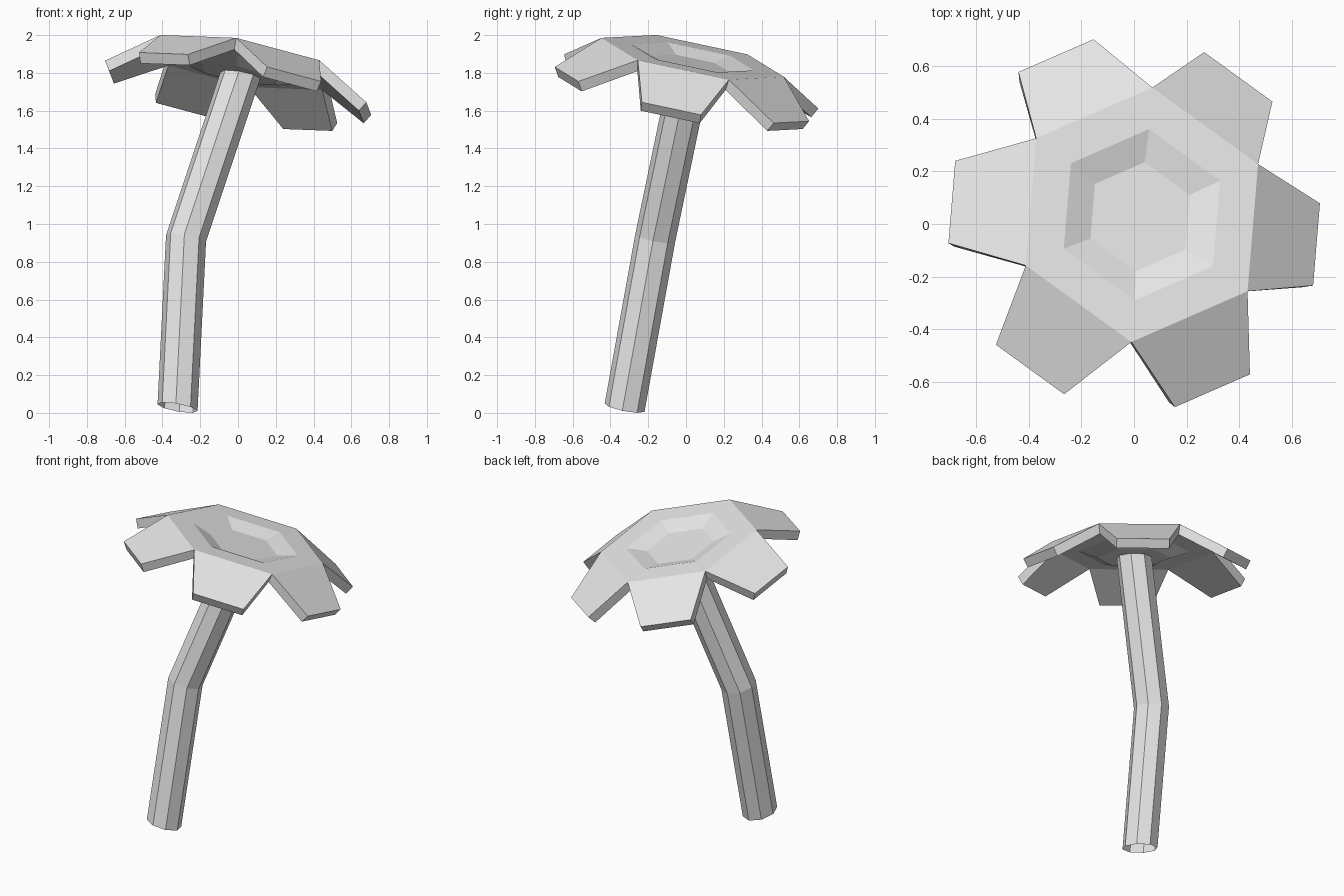
import bpy
import bmesh
from math import cos, sin, pi
from mathutils import Matrix, Vector

cube = bpy.data.objects.get("Cube")
if cube:
    bpy.data.objects.remove(cube)

# One plain grey for everything
grey = bpy.data.materials.new("plain_grey")
grey.use_nodes = True
GREY = (0.8, 0.8, 0.8, 1)
grey.diffuse_color = GREY
grey.node_tree.nodes["Principled BSDF"].inputs["Base Color"].default_value = GREY

# Tilted frame shared by the flower head and the stem rings
normal = Vector((0.182, 0.198, 1)).normalized()
up = Vector((0.08, 0.96, -0.2))
up = (up - normal * up.dot(normal)).normalized()
side = up.cross(normal)
tilt = Matrix((side, up, normal)).transposed()
head_centre = Vector((0.03, 0.035, 1.8825))
frame = Matrix.Translation(head_centre) @ tilt.to_4x4()


def ring(bm, sides, radius, centre=(0, 0, 0)):
    """Regular polygon of vertices, counter-clockwise in the local plane."""
    angles = [pi / 2 + 2 * pi * i / sides for i in range(sides)]
    return [bm.verts.new(Vector(centre) + Vector((cos(a), sin(a), 0)) * radius)
            for a in angles]


def bridge(bm, outer, inner):
    """Quads joining two rings."""
    n = len(outer)
    for i in range(n):
        j = (i + 1) % n
        bm.faces.new((outer[i], outer[j], inner[j], inner[i]))


def make_object(name, bm):
    mesh = bpy.data.meshes.new(name)
    bm.to_mesh(mesh)
    bm.free()
    mesh.materials.append(grey)
    obj = bpy.data.objects.new(name, mesh)
    obj.matrix_world = frame
    bpy.context.collection.objects.link(obj)
    return obj


# Flower head: hexagonal disc with a sunken middle and six drooping petals
bm = bmesh.new()
rim = ring(bm, 6, 0.495)
lip = ring(bm, 6, 0.333)
floor = ring(bm, 6, 0.212, (0, 0, -0.038))
bridge(bm, rim, lip)
bridge(bm, lip, floor)
bm.faces.new(floor)
for i in range(6):
    a, b = rim[i], rim[(i + 1) % 6]
    outward = (a.co + b.co).normalized()
    across = (b.co - a.co).normalized() * 0.16
    tip = outward * 0.705 + Vector((0, 0, -0.167))
    tip_a = bm.verts.new(tip - across)
    tip_b = bm.verts.new(tip + across)
    bm.faces.new((a, tip_a, tip_b, b))
head = make_object("flower_head", bm)
thick = head.modifiers.new("thickness", "SOLIDIFY")
thick.thickness = 0.06
thick.offset = -1
thick.use_even_offset = True

# Stem: open, bent eight-sided tube with rings parallel to the head
bm = bmesh.new()
to_local = frame.inverted()
path = [(-0.32, -0.325, 0.028), (-0.275, -0.163, 0.925), (0.013, 0.017, 1.787)]
rings = [ring(bm, 8, 0.108, to_local @ Vector(p)) for p in path]
for lower, upper in zip(rings, rings[1:]):
    bridge(bm, lower, upper)
make_object("stem", bm)
